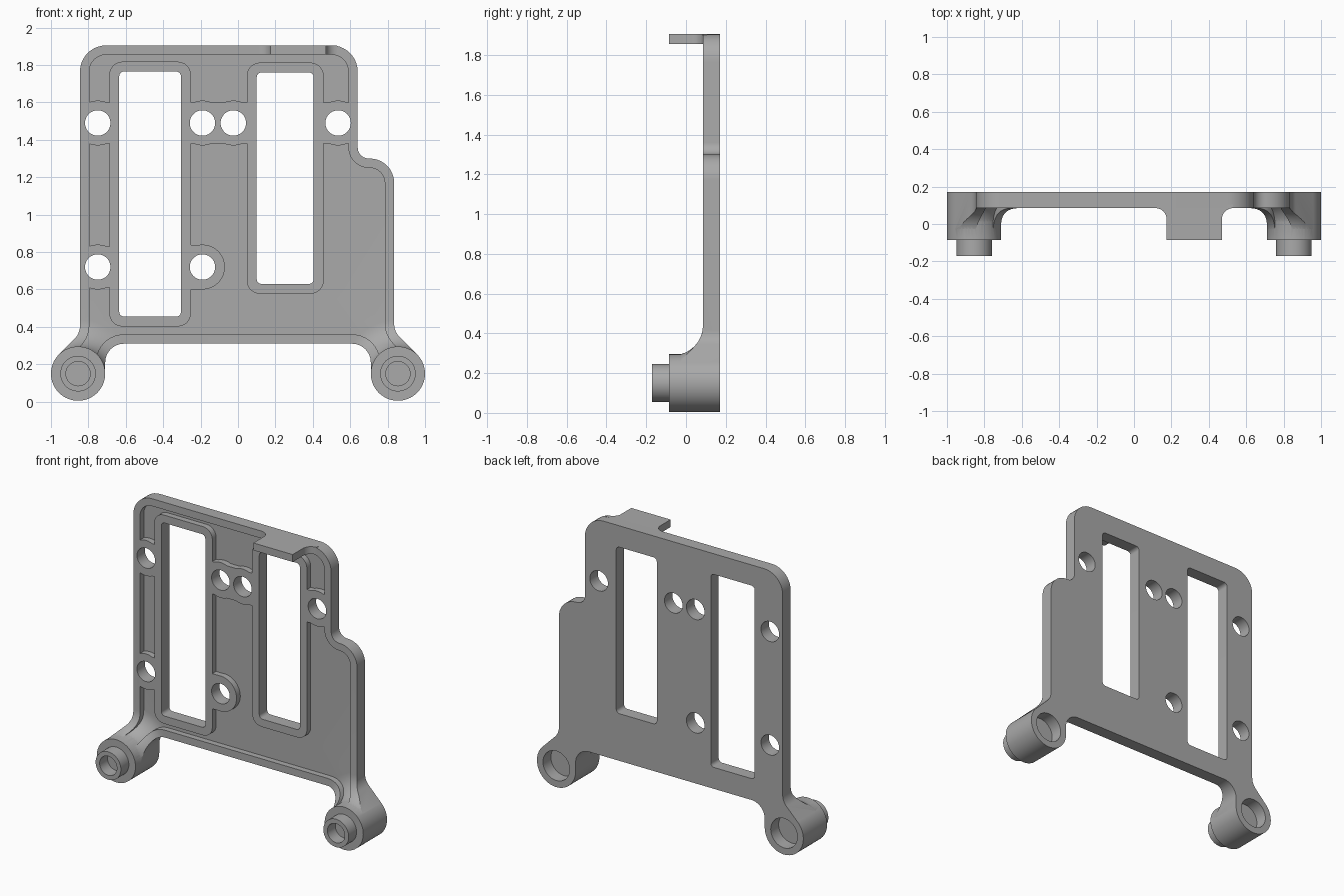
import bpy, bmesh, math
from mathutils import Vector

if "Cube" in bpy.data.objects:
    bpy.data.objects.remove(bpy.data.objects["Cube"])

BACK, FACE, FLOOR, NOSE = 0.17, 0.085, 0.125, -0.085
FEET = [(-0.855, 0.15), (0.855, 0.15)]

grey = bpy.data.materials.new("mid grey")
grey.diffuse_color = (0.4, 0.4, 0.4, 1)
grey.use_nodes = True
grey.node_tree.nodes["Principled BSDF"].inputs["Base Color"].default_value = grey.diffuse_color


def make(name, bm):
    bmesh.ops.recalc_face_normals(bm, faces=bm.faces)
    me = bpy.data.meshes.new(name)
    bm.to_mesh(me)
    bm.free()
    me.materials.append(grey)
    ob = bpy.data.objects.new(name, me)
    bpy.context.collection.objects.link(ob)
    return ob


def rounded(corners, inset=0.0, seg=10):
    """Offset a counter-clockwise (x, z, radius) polygon inward and round it."""
    out, n = [], len(corners)
    for i, (x, z, r) in enumerate(corners):
        p = Vector((x, z))
        a = (p - Vector(corners[i - 1][:2])).normalized()
        b = (Vector(corners[(i + 1) % n][:2]) - p).normalized()
        cross, dot = a.x * b.y - a.y * b.x, a.dot(b)
        na, nb = Vector((-a.y, a.x)), Vector((-b.y, b.x))
        p = p + (na + nb) * (inset / (1 + dot))
        if r == 0:
            out.append(p)
            continue
        s = 1 if cross > 0 else -1
        r = max(r - s * inset, 0.005)
        turn = math.atan2(cross, dot)
        start = p - a * r * math.tan(abs(turn) / 2)
        c = start + na * s * r
        v = start - c
        for k in range(seg + 1):
            t = turn * k / seg
            out.append(c + Vector((v.x * math.cos(t) - v.y * math.sin(t),
                                   v.x * math.sin(t) + v.y * math.cos(t))))
    return out


def prism(name, pts, y0, y1):
    bm = bmesh.new()
    lo = [bm.verts.new((p[0], y0, p[1])) for p in pts]
    hi = [bm.verts.new((p[0], y1, p[1])) for p in pts]
    bm.faces.new(lo)
    bm.faces.new(hi)
    for i in range(len(pts)):
        bm.faces.new((lo[i - 1], lo[i], hi[i], hi[i - 1]))
    return make(name, bm)


def rect(name, x0, x1, z0, z1, y0, y1, r=0.0):
    c = [(x0, z0, r), (x1, z0, r), (x1, z1, r), (x0, z1, r)]
    return prism(name, rounded(c, seg=6), y0, y1)


def lathe(name, centre, profile, seg=48):
    """Closed solid turned about a y axis from (radius, y) points."""
    bm = bmesh.new()
    rings = [[bm.verts.new((centre[0] + r * math.cos(2 * math.pi * k / seg), y,
                            centre[1] + r * math.sin(2 * math.pi * k / seg)))
              for k in range(seg)] for r, y in profile]
    for a, b in zip(rings, rings[1:]):
        for k in range(seg):
            bm.faces.new((a[k - 1], a[k], b[k], b[k - 1]))
    bm.faces.new(rings[0])
    bm.faces.new(rings[-1])
    return make(name, bm)


def disc(name, c, r, y0, y1, seg=40):
    return lathe(name, c, [(r, y0), (r, y1)], seg)


def boolean(target, op, *tools):
    for tool in tools:
        m = target.modifiers.new("cut", 'BOOLEAN')
        m.operation, m.solver, m.object = op, 'EXACT', tool
        bpy.context.view_layer.objects.active = target
        bpy.ops.object.modifier_apply(modifier=m.name)
        bpy.data.objects.remove(tool)


def flare(c, shift, end):
    """Concave trumpet around a foot."""
    R = 0.15
    prof = [(0.14 + R * (1 - math.cos(t)), -0.065 + R * math.sin(t) + shift)
            for t in [math.pi / 2 * k / 12 for k in range(13)]]
    return lathe("flare", c, prof + [(0.29, end)])


# Plate outline with a diagonal neck to each foot
outline = [
    (0.71, 0.31, 0.10), (0.71, 0.15, 0), (0.855, 0.15, 0), (0.9575, 0.2525, 0),
    (0.835, 0.375, 0.10), (0.835, 1.30, 0.13), (0.64, 1.30, 0.06),
    (0.64, 1.905, 0.14), (-0.845, 1.905, 0.14), (-0.845, 0.365, 0.10),
    (-0.9575, 0.2525, 0), (-0.855, 0.15, 0), (-0.71, 0.15, 0), (-0.71, 0.31, 0.10)]
plate = prism("mounting_plate", rounded(outline), NOSE, BACK)

# Trim the front to the plate face, leaving the neck flares
envelope = rect("envelope", -1.2, 1.2, -0.2, 2.2, FACE, 0.3)
boolean(envelope, 'UNION', *[flare(c, 0, 0.2) for c in FEET])
boolean(plate, 'INTERSECT', envelope)

# Front pocket, leaving raised window frames and hole bosses
pocket = prism("pocket", rounded(outline, 0.05), -0.3, FLOOR)
windows = [(-0.635, -0.305, 0.455, 1.765), (0.10, 0.405, 0.63, 1.76)]
holes = [(-0.75, 1.49), (-0.19, 1.49), (-0.025, 1.49), (0.535, 1.49),
         (-0.75, 0.72), (-0.19, 0.72)]
webs = [(-0.83, -0.67, 1.38, 1.60), (-0.27, 0.07, 1.38, 1.60),
        (0.44, 0.62, 1.38, 1.60), (-0.83, -0.67, 0.61, 0.83),
        (-0.27, -0.19, 0.601, 0.839)]
g = 0.053
islands = [rect("frame", a - g, b + g, c - g, d + g, -0.4, 0.3, 0.07)
           for a, b, c, d in windows]
islands += [rect("web", *w, -0.41, 0.31) for w in webs]
islands += [disc("boss", h, 0.12, -0.42, 0.32) for h in holes]
islands += [disc("foot_keep", c, 0.142, -0.43, 0.33) for c in FEET]
islands += [flare(c, FLOOR - FACE, 0.34) for c in FEET]
boolean(pocket, 'DIFFERENCE', *islands)
boolean(plate, 'DIFFERENCE', pocket)

# Through windows and screw holes
boolean(plate, 'DIFFERENCE',
        *[rect("window", *w, -0.5, 0.5, 0.025) for w in windows],
        *[disc("hole", h, 0.068, -0.5, 0.5) for h in holes])

# Feet: barrel with a hollow front spigot and a rear socket
for side, c in zip(("left", "right"), FEET):
    boolean(plate, 'UNION', disc("barrel", c, 0.145, NOSE, BACK, 64))
    boolean(plate, 'DIFFERENCE', disc("socket", c, 0.10, 0.085, 0.4, 48))
    spigot = disc(side + "_spigot", c, 0.095, -0.17, NOSE + 0.01, 48)
    boolean(spigot, 'DIFFERENCE', disc("bore", c, 0.065, -0.3, NOSE, 40))

# Top tab with filleted roots
bm = bmesh.new()
x0, x1, f = 0.175, 0.47, 0.06
arc = [math.pi / 2 * k / 8 for k in range(9)]
pts = [(x0, NOSE), (x1, NOSE)]
pts += [(x1 + f - f * math.cos(t), FACE - f + f * math.sin(t)) for t in arc]
pts += [(x1 + f, FACE + 0.02), (x0 - f, FACE + 0.02)]
pts += [(x0 - f + f * math.cos(t), FACE - f + f * math.sin(t)) for t in reversed(arc)]
lo = [bm.verts.new((x, y, 1.855)) for x, y in pts]
hi = [bm.verts.new((x, y, 1.905)) for x, y in pts]
bm.faces.new(lo)
bm.faces.new(hi)
for i in range(len(pts)):
    bm.faces.new((lo[i - 1], lo[i], hi[i], hi[i - 1]))
make("top_tab", bm)

# Smooth curved walls, keep machined edges crisp
for ob in bpy.context.scene.objects:
    ob.select_set(True)
bpy.context.view_layer.objects.active = plate
bpy.ops.object.shade_smooth_by_angle(angle=math.radians(25))
